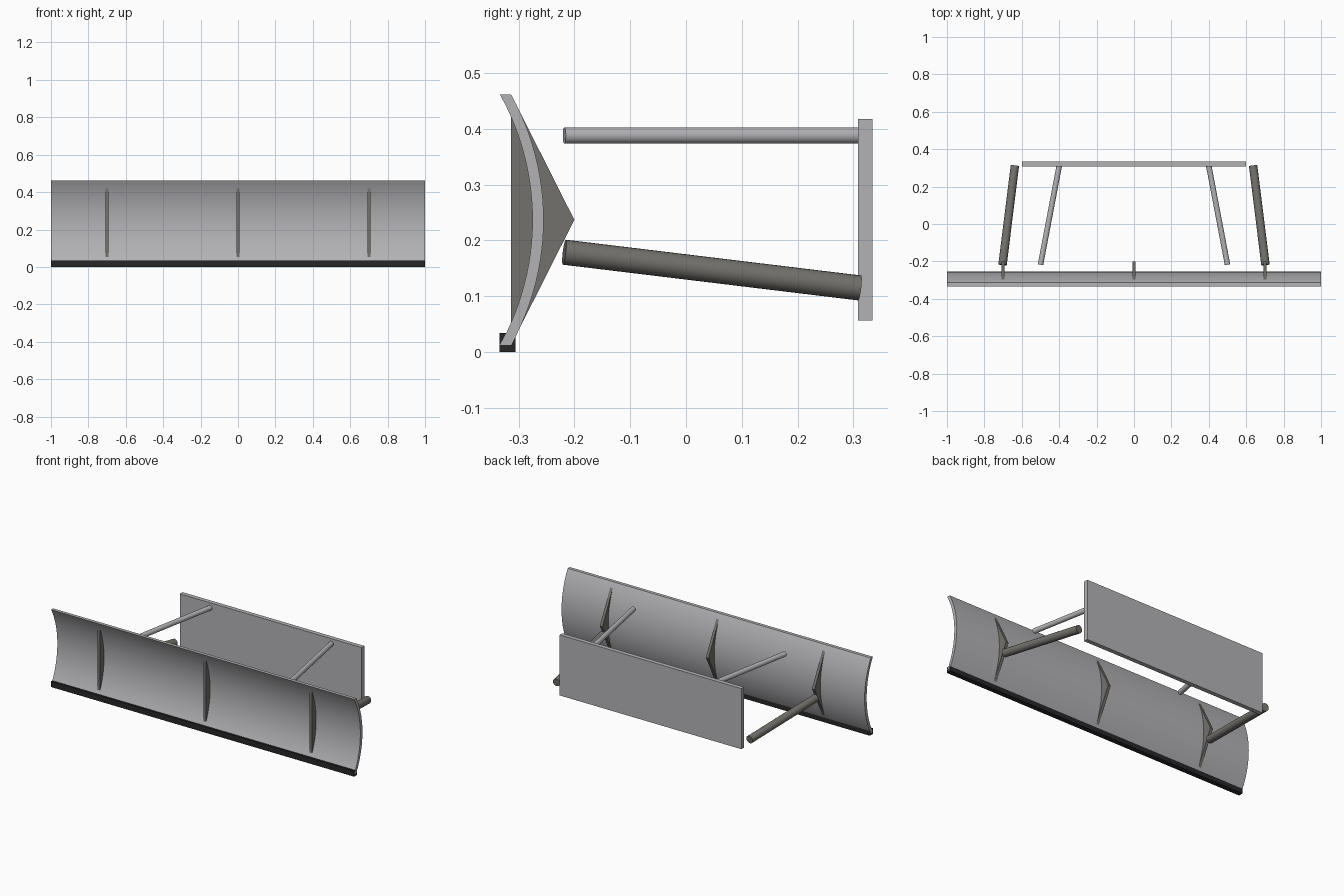
import bpy, math
from mathutils import Vector

cube = bpy.data.objects.get("Cube")
if cube:
    bpy.data.objects.remove(cube, do_unlink=True)


def material(name, colour):
    m = bpy.data.materials.new(name)
    m.use_nodes = True
    m.diffuse_color = (*colour, 1)
    m.node_tree.nodes["Principled BSDF"].inputs["Base Color"].default_value = (*colour, 1)
    return m


steel = material("light steel", (0.45, 0.45, 0.47))
frame = material("frame grey", (0.17, 0.165, 0.15))
rubber = material("dark edge", (0.02, 0.02, 0.022))


def smooth(obj):
    bpy.ops.object.select_all(action="DESELECT")
    obj.select_set(True)
    bpy.context.view_layer.objects.active = obj
    bpy.ops.object.shade_smooth_by_angle(angle=math.radians(35))


def extrude_x(name, profile, x, width, mat):
    """Solid made from a (y, z) profile, centred on x."""
    n = len(profile)
    verts = [(x + s * width / 2, y, z) for s in (-1, 1) for y, z in profile]
    faces = [tuple(range(n))[::-1], tuple(range(n, 2 * n))]
    faces += [(i, (i + 1) % n, n + (i + 1) % n, n + i) for i in range(n)]
    mesh = bpy.data.meshes.new(name)
    mesh.from_pydata(verts, [], faces)
    mesh.materials.append(mat)
    obj = bpy.data.objects.new(name, mesh)
    bpy.context.collection.objects.link(obj)
    return obj


def box(name, y0, y1, z0, z1, width, mat):
    return extrude_x(name, [(y0, z0), (y1, z0), (y1, z1), (y0, z1)], 0, width, mat)


def rod(name, start, end, radius, mat):
    a, b = Vector(start), Vector(end)
    bpy.ops.mesh.primitive_cylinder_add(vertices=24, radius=radius, depth=(b - a).length,
                                        location=(a + b) / 2)
    obj = bpy.context.object
    obj.name = name
    obj.rotation_euler = (b - a).to_track_quat("Z", "Y").to_euler()
    obj.data.materials.append(mat)
    smooth(obj)


# Curved blade: a circular arc, hollow side forward, sheared into a thick sheet
MID, HALF, SAG, SEGMENTS = 0.237, 0.224, 0.058, 24
R = (HALF ** 2 + SAG ** 2) / (2 * SAG)
sweep = math.asin(HALF / R)
angles = [sweep * (2 * i / SEGMENTS - 1) for i in range(SEGMENTS + 1)]
front = [(-0.275 - R * (1 - math.cos(a)), MID + R * math.sin(a)) for a in angles]
back = [(y + 0.02, z) for y, z in front]
smooth(extrude_x("blade", back + front[::-1], 0, 2, steel))

# Cutting edge along the bottom
box("cutting_edge", -0.334, -0.305, 0, 0.034, 2, rubber)

# Triangular ribs through the blade
for side, x in (("right", -0.7), ("middle", 0), ("left", 0.7)):
    extrude_x(side + "_rib", [(-0.313, MID - HALF), (-0.2, MID), (-0.313, MID + HALF)],
              x, 0.017, frame)

# Mounting plate
box("mounting_plate", 0.308, 0.334, 0.057, 0.418, 1.2, steel)

# Push arms and upper struts
for side, s in (("left", 1), ("right", -1)):
    rod(side + "_push_arm", (s * 0.703, -0.218, 0.179), (s * 0.637, 0.311, 0.115), 0.0225, frame)
    rod(side + "_upper_strut", (s * 0.5, -0.218, 0.388), (s * 0.4, 0.31, 0.388), 0.0147, steel)
